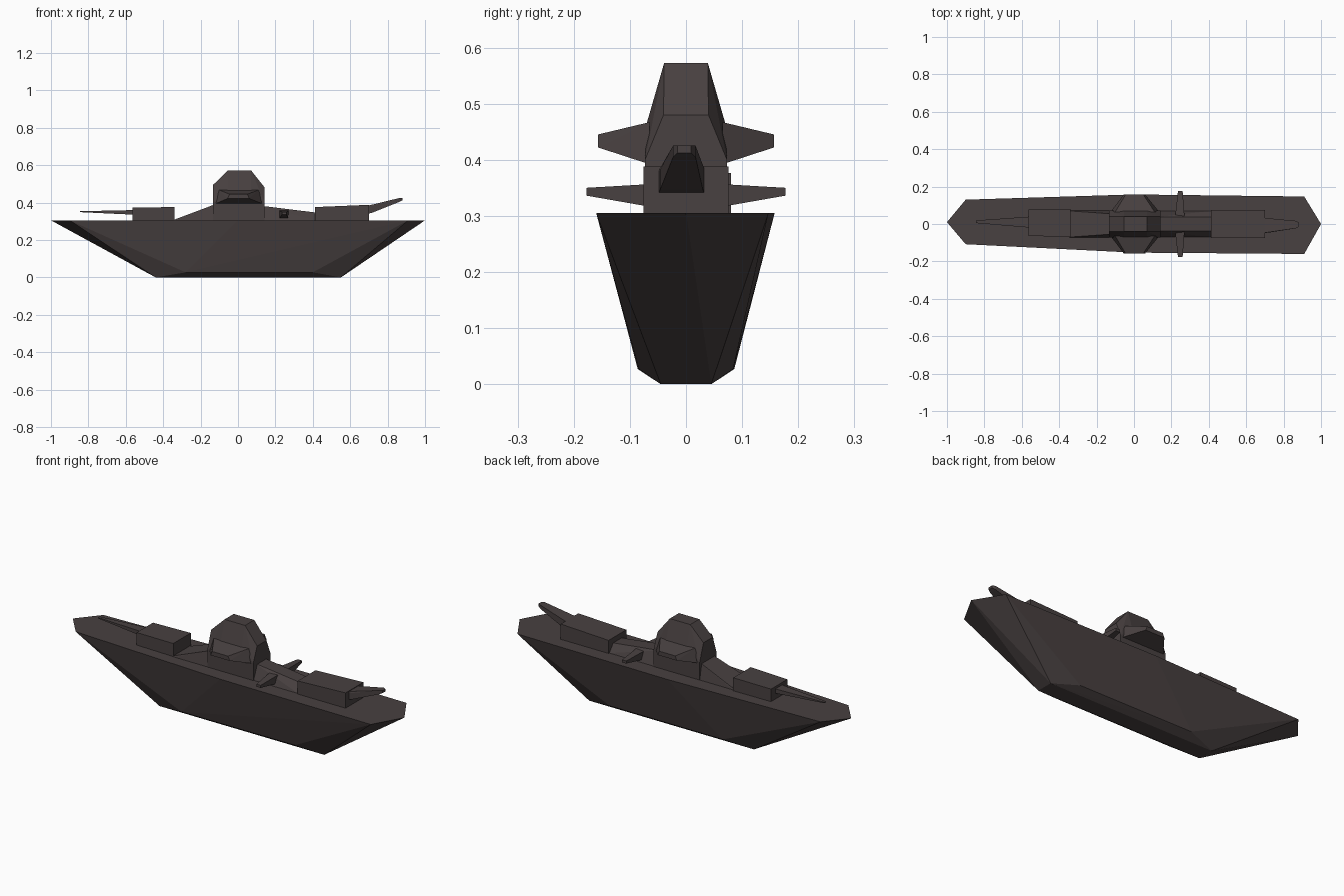
import bpy, bmesh

mat = bpy.data.materials.new("dark_plating")
mat.diffuse_color = (0.065, 0.052, 0.052, 1)


def solid(name, points):
    """Flat-faced convex solid around a few corner points."""
    bm = bmesh.new()
    for p in points:
        bm.verts.new(p)
    res = bmesh.ops.convex_hull(bm, input=bm.verts)
    junk = {g for g in res["geom_interior"] + res["geom_unused"]
            if isinstance(g, bmesh.types.BMVert)}
    bmesh.ops.delete(bm, geom=list(junk), context='VERTS')
    bmesh.ops.dissolve_limit(bm, angle_limit=0.02, verts=bm.verts, edges=bm.edges)
    bmesh.ops.recalc_face_normals(bm, faces=bm.faces)
    me = bpy.data.meshes.new(name)
    bm.to_mesh(me)
    bm.free()
    me.materials.append(mat)
    ob = bpy.data.objects.new(name, me)
    bpy.context.collection.objects.link(ob)
    return ob


def both(points):
    """Corners on both sides of the centre line."""
    return [(x, s * y, z) for x, y, z in points for s in (1, -1)]


def section(x, y, z0, z1, mid=0.0):
    """Rectangular cross-section at x."""
    return [(x, mid + s * y, z) for s in (1, -1) for z in (z0, z1)]


# Hull: slightly lopsided deck outline, chine and flat keel
deck = [(-1, 0.01), (-0.9, 0.13), (0, 0.158), (0.91, 0.147),
        (1, 0), (0.91, -0.16), (0, -0.153), (-0.9, -0.108)]
solid("hull", [(x, y, 0.305) for x, y in deck] + both([
    (-0.28, 0.086, 0.027), (0.40, 0.084, 0.027),
    (-0.43, 0.076, 0.072), (0.54, 0.078, 0.08),
    (-0.44, 0.045, 0), (0.55, 0.045, 0)]))

# Bridge tower with sloped shoulders
solid("bridge_tower", both([
    (-0.133, 0.073, 0.30), (0.143, 0.073, 0.30),
    (-0.133, 0.073, 0.40), (0.143, 0.073, 0.40),
    (-0.133, 0.04, 0.495), (0.143, 0.04, 0.48),
    (-0.055, 0.07, 0.465), (0.07, 0.07, 0.465),
    (-0.053, 0.039, 0.572), (0.07, 0.039, 0.572)]))

# Bridge wings and the small aft fins on each side
for s, side in ((1, "left"), (-1, "right")):
    solid("bridge_wing_" + side, [
        (x, s * y, z) for x, y, z in (
            (-0.125, 0.065, 0.392), (0.135, 0.065, 0.392),
            (-0.10, 0.065, 0.467), (0.11, 0.065, 0.467),
            (-0.055, 0.157, 0.422), (0.06, 0.157, 0.422),
            (-0.045, 0.157, 0.445), (0.05, 0.157, 0.445))])
    solid("aft_fin_" + side, [
        (x, s * y, z) for x, y, z in (
            (0.22, 0.04, 0.312), (0.27, 0.04, 0.312),
            (0.22, 0.04, 0.358), (0.27, 0.04, 0.358),
            (0.235, 0.177, 0.336), (0.26, 0.177, 0.336),
            (0.235, 0.177, 0.35), (0.26, 0.177, 0.35))])

# Ramped deckhouses before and behind the tower
solid("fore_ramp", both([
    (-0.345, 0.073, 0.30), (-0.13, 0.073, 0.30),
    (-0.345, 0.07, 0.307), (-0.13, 0.055, 0.388)]))
solid("aft_ramp", both([
    (0.13, 0.072, 0.30), (0.43, 0.072, 0.30),
    (0.13, 0.038, 0.382), (0.43, 0.036, 0.345)]))

# Turrets and their tapered guns
solid("fore_turret", section(-0.565, 0.07, 0.30, 0.373, 0.007)
      + section(-0.34, 0.075, 0.30, 0.376, 0.005))
solid("fore_gun", section(-0.55, 0.03, 0.335, 0.36, 0.01)
      + section(-0.845, 0.007, 0.349, 0.354, 0.012))
solid("aft_turret", section(0.412, 0.076, 0.30, 0.376)
      + section(0.70, 0.076, 0.30, 0.388))
solid("aft_gun", section(0.66, 0.044, 0.33, 0.375, -0.008)
      + section(0.72, 0.038, 0.347, 0.382, -0.008)
      + section(0.865, 0.02, 0.405, 0.425, -0.003)
      + section(0.88, 0.012, 0.412, 0.425, -0.003))
